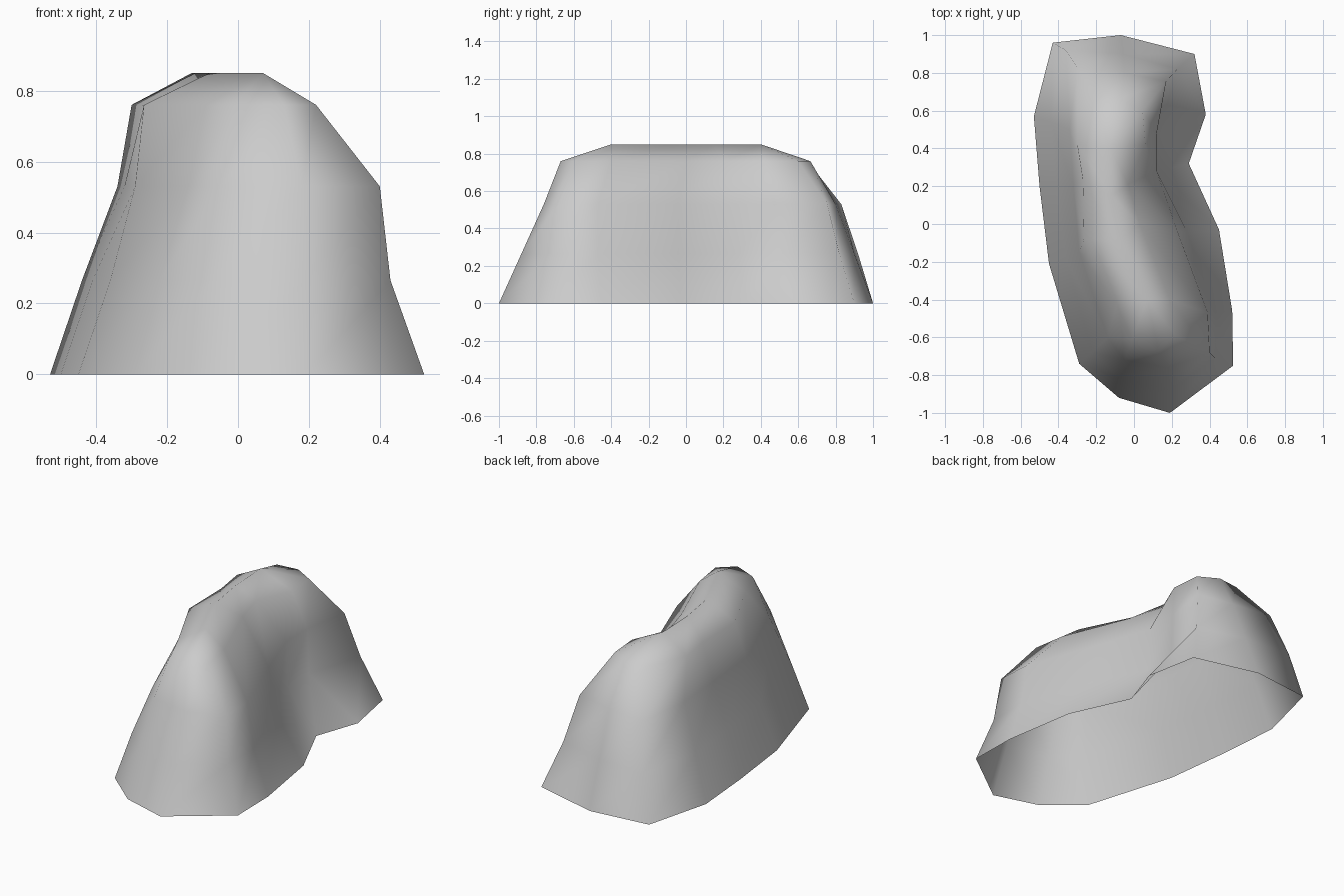
import bpy
import bmesh

if "Cube" in bpy.data.objects:
    bpy.data.objects.remove(bpy.data.objects["Cube"], do_unlink=True)

# Contour lines of the hill, counter-clockwise from the front left foot
foot = [(-.08, -.92), (.19, -1), (.525, -.75), (.52, -.46), (.45, -.03),
        (.29, .32), (.38, .58), (.32, .9), (-.07, 1), (-.43, .96),
        (-.53, .57), (-.5, .2), (-.45, -.21), (-.29, -.74)]
slope = [(-.07, -.82), (.19, -.88), (.43, -.71), (.43, -.47), (.28, -.04),
         (.13, .28), (.13, .48), (.23, .82), (-.06, .9), (-.36, .92),
         (-.44, .54), (-.41, .2), (-.36, -.19), (-.22, -.68)]
shoulder = [(-.05, -.72), (.18, -.76), (.4, -.68), (.39, -.47), (.23, -.04),
            (.12, .28), (.12, .48), (.17, .755), (-.05, .8), (-.3, .83),
            (-.34, .5), (-.32, .2), (-.29, -.15), (-.14, -.6)]
brow = [(-.01, -.61), (.13, -.67), (.22, -.59), (.19, -.4), (.03, 0),
        (-.03, .21), (.06, .42), (.045, .6), (-.07, .665), (-.2, .65),
        (-.3, .42), (-.27, .23), (-.265, -.08), (-.09, -.43)]

# Crest line, and which crest point each contour point climbs to
crest = [(.07, -.4), (-.08, -.09), (-.12, .15), (-.13, .4)]
crest_index = [0] * 4 + [1, 2] + [3] * 5 + [2, 1, 0]


def add_contour(bm, points, height):
    """Create the vertices of one contour at a given height."""
    return [bm.verts.new((x, y, height)) for x, y in points]


def bridge(bm, lower, upper):
    """Join two contours with a band of faces, collapsing shared corners."""
    count = len(lower)
    for i in range(count):
        j = (i + 1) % count
        corners = [lower[i], lower[j], upper[j], upper[i]]
        bm.faces.new(list(dict.fromkeys(corners)))


# Loft the slopes from the open foot to the crest
bm = bmesh.new()
contours = [add_contour(bm, foot, 0),
            add_contour(bm, slope, .265),
            add_contour(bm, shoulder, .53),
            add_contour(bm, brow, .76)]
crest_verts = add_contour(bm, crest, .85)
contours.append([crest_verts[i] for i in crest_index])
for lower, upper in zip(contours, contours[1:]):
    bridge(bm, lower, upper)
for face in bm.faces:
    face.smooth = True

mesh = bpy.data.meshes.new("hill")
bm.to_mesh(mesh)
bm.free()
hill = bpy.data.objects.new("hill", mesh)
bpy.context.collection.objects.link(hill)

# Plain grey stone
grey = (.6, .6, .6, 1)
stone = bpy.data.materials.new("stone_grey")
stone.use_nodes = True
stone.diffuse_color = grey
stone.node_tree.nodes["Principled BSDF"].inputs["Base Color"].default_value = grey
mesh.materials.append(stone)
